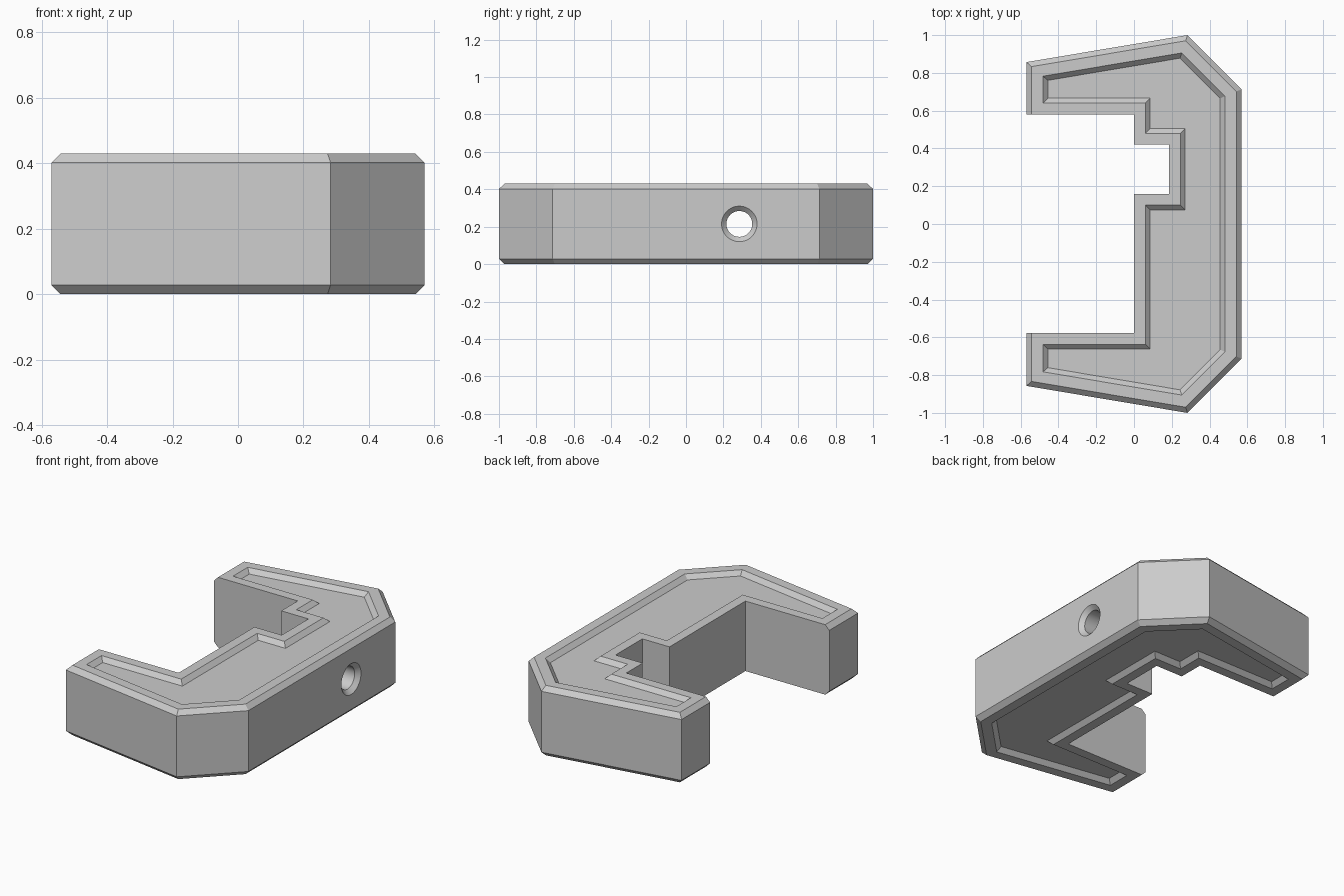
import bpy, bmesh, math
from mathutils import Vector

cube = bpy.data.objects.get("Cube")
if cube:
    bpy.data.objects.remove(cube, do_unlink=True)

HEIGHT = 0.43
CHAMFER = 0.028
RIM = 0.06       # flat border between the edge and the recess
SLOPE = 0.026    # width and depth of the sloped recess wall

# Plan outline, counter-clockwise; edges 1 to 7 are the plain inner ones
outline = [(-0.57, 0.857), (-0.57, 0.58), (0, 0.58), (0, 0.42), (0.185, 0.42),
           (0.185, 0.16), (0, 0.16), (0, -0.577), (-0.57, -0.577),
           (-0.57, -0.857), (0.283, -1), (0.57, -0.713), (0.57, 0.713), (0.283, 1)]
chamfers = [0 if 1 <= i <= 7 else CHAMFER for i in range(len(outline))]


def inset(extra):
    """Move every edge inward by its own chamfer plus extra."""
    pts = [Vector(p) for p in outline]
    n = len(pts)
    result = []
    for i in range(n):
        before = (pts[i] - pts[i - 1]).normalized()
        after = (pts[(i + 1) % n] - pts[i]).normalized()
        d1, d2 = chamfers[i - 1] + extra, chamfers[i] + extra
        cross = before.x * after.y - before.y * after.x
        result.append(pts[i] + (after * d1 - before * d2) / cross)
    return result


def loft(name, rings):
    """Bridge matching rings of points and cap both ends."""
    bm = bmesh.new()
    loops = [[bm.verts.new(p) for p in ring] for ring in rings]
    n = len(loops[0])
    for a, b in zip(loops, loops[1:]):
        for i in range(n):
            j = (i + 1) % n
            bm.faces.new((a[i], a[j], b[j], b[i]))
    bm.faces.new(loops[0][::-1])
    bm.faces.new(loops[-1])
    bmesh.ops.dissolve_limit(bm, angle_limit=0.01, verts=bm.verts, edges=bm.edges)
    bmesh.ops.recalc_face_normals(bm, faces=bm.faces)
    mesh = bpy.data.meshes.new(name)
    bm.to_mesh(mesh)
    bm.free()
    obj = bpy.data.objects.new(name, mesh)
    bpy.context.collection.objects.link(obj)
    return obj


def at_height(points, z):
    return [(p[0], p[1], z) for p in points]


# Bracket body: recess floor, rim, chamfer and wall, repeated on both sides
lower = [(inset(RIM + SLOPE), SLOPE), (inset(RIM), 0),
         (inset(0), 0), (outline, CHAMFER)]
rings = [at_height(p, z) for p, z in lower]
rings += [at_height(p, HEIGHT - z) for p, z in reversed(lower)]
body = loft("bracket_body", rings)

# Countersunk screw hole through the back wall of the notch
SIDES = 48
profile = [(0.1, 0.069), (0.545, 0.069), (0.57, 0.095), (0.6, 0.126)]
turns = [2 * math.pi * i / SIDES for i in range(SIDES)]
cutter = loft("hole_cutter", [
    [(x, 0.285 + r * math.cos(a), HEIGHT / 2 + r * math.sin(a)) for a in turns]
    for x, r in profile])
cutter.hide_render = True

cut = body.modifiers.new("screw_hole", 'BOOLEAN')
cut.operation = 'DIFFERENCE'
cut.solver = 'EXACT'
cut.object = cutter
bpy.context.view_layer.objects.active = body
body.select_set(True)
bpy.ops.object.modifier_apply(modifier=cut.name)
bpy.data.objects.remove(cutter, do_unlink=True)

# Single grey finish
grey = bpy.data.materials.new("plain_grey")
grey.use_nodes = True
colour = (0.6, 0.6, 0.6, 1)
grey.diffuse_color = colour
grey.node_tree.nodes["Principled BSDF"].inputs["Base Color"].default_value = colour
body.data.materials.clear()
body.data.materials.append(grey)
bpy.ops.object.shade_smooth_by_angle(angle=math.radians(20))
